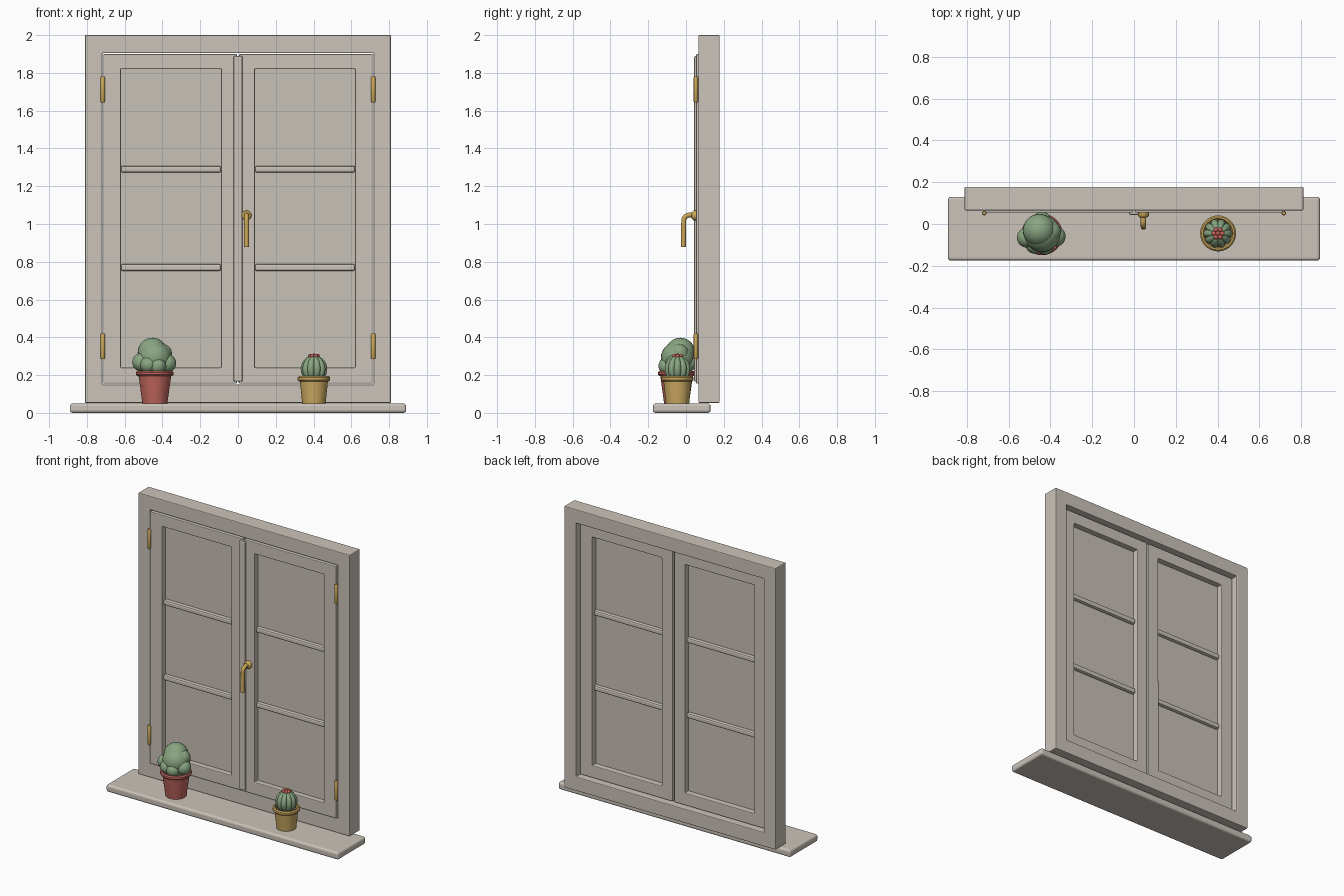
import bpy, bmesh, math
from mathutils import Matrix, Vector

cube = bpy.data.objects.get("Cube")
if cube:
    bpy.data.objects.remove(cube, do_unlink=True)


def material(name, r, g, b):
    m = bpy.data.materials.new(name)
    m.use_nodes = True
    m.diffuse_color = (r, g, b, 1)
    m.node_tree.nodes["Principled BSDF"].inputs["Base Color"].default_value = (r, g, b, 1)
    return m


PAINT = material("cream paint", 0.60, 0.55, 0.49)
PANE = material("pane grey", 0.58, 0.54, 0.475)
BRASS = material("brass", 0.60, 0.39, 0.10)
RED = material("red clay", 0.53, 0.13, 0.11)
YELLOW = material("yellow clay", 0.60, 0.40, 0.12)
GREEN = material("cactus green", 0.25, 0.38, 0.22)
BLOOM = material("flower red", 0.60, 0.12, 0.10)
SOIL = material("soil brown", 0.16, 0.10, 0.06)


def finish(name, bm, mat, smooth=False, bevel=0, segments=2):
    bmesh.ops.recalc_face_normals(bm, faces=bm.faces)
    me = bpy.data.meshes.new(name)
    bm.to_mesh(me)
    bm.free()
    me.materials.append(mat)
    ob = bpy.data.objects.new(name, me)
    bpy.context.collection.objects.link(ob)
    if smooth:
        for p in me.polygons:
            p.use_smooth = True
        me.set_sharp_from_angle(angle=math.radians(40))
    if bevel:
        mod = ob.modifiers.new("Bevel", "BEVEL")
        mod.width, mod.segments, mod.limit_method = bevel, segments, "ANGLE"
    return ob


def box(name, x, y, z, mat, bevel=0, segments=2):
    """Block from (low, high) ranges on each axis."""
    bm = bmesh.new()
    size = [b - a for a, b in (x, y, z)]
    mid = Vector([(a + b) / 2 for a, b in (x, y, z)])
    bmesh.ops.create_cube(bm, size=1, matrix=Matrix.Translation(mid) @ Matrix.Diagonal((*size, 1)))
    return finish(name, bm, mat, bevel=bevel, segments=segments)


def ring(name, outer, inner, y, mat, bevel):
    """Rectangular frame; outer and inner are (x0, x1, z0, z1)."""
    bm = bmesh.new()

    def loop(rect, depth):
        x0, x1, z0, z1 = rect
        return [bm.verts.new((a, depth, c)) for a, c in ((x0, z0), (x1, z0), (x1, z1), (x0, z1))]

    loops = [loop(outer, y[0]), loop(inner, y[0]), loop(inner, y[1]), loop(outer, y[1])]
    for k in range(4):
        a, b = loops[k], loops[(k + 1) % 4]
        for i in range(4):
            j = (i + 1) % 4
            bm.faces.new((a[i], a[j], b[j], b[i]))
    return finish(name, bm, mat, bevel=bevel)


def lathe(name, profile, centre, mat, axis="Z", steps=40):
    """Revolve (radius, height) points around an axis."""
    bm = bmesh.new()
    vs = [bm.verts.new((r, 0, h)) for r, h in profile]
    edges = [bm.edges.new(e) for e in zip(vs, vs[1:])]
    bmesh.ops.spin(bm, geom=vs + edges, cent=(0, 0, 0), axis=(0, 0, 1),
                   angle=math.tau, steps=steps)
    bmesh.ops.remove_doubles(bm, verts=bm.verts, dist=0.0002)
    if axis == "Y":
        bm.transform(Matrix.Rotation(math.pi / 2, 4, "X"))
    bm.transform(Matrix.Translation(centre))
    return finish(name, bm, mat, smooth=True)


def balls(name, items, mat):
    """Several spheres, each (x, y, z, radius), in one mesh."""
    bm = bmesh.new()
    for x, y, z, r in items:
        bmesh.ops.create_uvsphere(bm, u_segments=28, v_segments=16, radius=r,
                                  matrix=Matrix.Translation((x, y, z)))
    return finish(name, bm, mat, smooth=True)


# Sill and fixed outer frame
box("sill", (-0.89, 0.89), (-0.175, 0.13), (0, 0.05), PAINT, 0.014, 3)
ring("outer_frame", (-0.81, 0.81, 0.053, 2.0), (-0.718, 0.718, 0.15, 1.905),
     (0.065, 0.178), PAINT, 0.005)

# Two mirrored sashes with panes, crossbars and hinges
for side, s in (("left", 1), ("right", -1)):
    def span(a, b):
        return tuple(sorted((s * a, s * b)))

    opening = span(0.09, 0.62)
    ring(side + "_sash", (*span(0.006, 0.713), 0.155, 1.9), (*opening, 0.24, 1.82),
         (0.054, 0.14), PAINT, 0.005)
    box(side + "_pane", opening, (0.09, 0.1), (0.24, 1.82), PANE)
    for level, z in (("lower", 0.77), ("upper", 1.29)):
        box(f"{side}_{level}_crossbar", opening, (0.066, 0.124), (z - 0.018, z + 0.018),
            PAINT, 0.01)
    for level, z in (("lower", 0.352), ("upper", 1.712)):
        lathe(f"{side}_{level}_hinge",
              [(0, -0.068), (0.008, -0.068), (0.011, -0.063), (0.011, 0.063), (0.008, 0.068), (0, 0.068)],
              (s * 0.716, 0.052, z), BRASS, steps=16)

# Strip covering the meeting edges
box("centre_strip", (-0.024, 0.024), (0.043, 0.07), (0.165, 1.89), PAINT, 0.008)

# Handle: round plate and bent lever
lathe("handle_plate", [(0, -0.056), (0.026, -0.056), (0.026, 0.04 - 0.08), (0.021, -0.034),
                       (0.014, -0.03), (0, -0.03)], (0.045, 0, 1.045), BRASS, axis="Y", steps=24)
curve = bpy.data.curves.new("handle_lever", "CURVE")
curve.dimensions = "3D"
curve.bevel_depth, curve.bevel_resolution, curve.use_fill_caps = 0.013, 4, True
path = [(0.04, 1.047)]
for i in range(9):
    t = math.radians(90 * i / 8)
    path.append((0.018 - 0.03 * math.sin(t), 1.017 + 0.03 * math.cos(t)))
path.append((-0.014, 0.878))
spline = curve.splines.new("POLY")
spline.points.add(len(path) - 1)
for p, (y, z) in zip(spline.points, path):
    p.co = (0.045, y, z, 1)
spline.use_smooth = True
curve.materials.append(BRASS)
bpy.context.collection.objects.link(bpy.data.objects.new("handle_lever", curve))


def pot(name, x, y, base, top, rim, height, lip, mat):
    """Tapered pot with a rounded rim, and soil inside."""
    z, e = height, 0.007
    lathe(name, [(0, 0), (base, 0), (top, z - lip), (rim - e, z - lip), (rim, z - lip + e),
                 (rim, z - e), (rim - e, z), (rim - 0.015, z), (rim - 0.02, z - e),
                 (rim - 0.024, z - 0.03)], (x, y, 0.05), mat)
    lathe(name + "_soil", [(0, z - 0.016), (rim - 0.02, z - 0.018)], (x, y, 0.05), SOIL)


# Red pot with a clustered cactus
pot("red_pot", -0.44, -0.05, 0.066, 0.086, 0.099, 0.172, 0.027, RED)
balls("cluster_cactus", [
    (-0.44, -0.045, 0.29, 0.088), (-0.453, -0.03, 0.32, 0.078),
    (-0.512, -0.065, 0.268, 0.048), (-0.375, -0.06, 0.262, 0.048),
    (-0.425, -0.102, 0.248, 0.044), (-0.475, -0.098, 0.255, 0.044),
    (-0.44, 0.01, 0.265, 0.048), (-0.4, -0.035, 0.315, 0.05)], GREEN)

# Yellow pot with a ribbed cactus
CX, CY = 0.402, -0.045
pot("yellow_pot", CX, CY, 0.062, 0.074, 0.086, 0.145, 0.028, YELLOW)
bm = bmesh.new()
bmesh.ops.create_uvsphere(bm, u_segments=80, v_segments=20, radius=1)
for v in bm.verts:
    rib = abs(math.cos(5 * math.atan2(v.co.y, v.co.x)))
    k = 0.058 + 0.012 * rib ** 0.6
    v.co = (CX + v.co.x * k, CY + v.co.y * k, 0.232 + v.co.z * 0.072)
finish("ribbed_cactus", bm, GREEN, smooth=True)

# Flower: a ring of petals around a bud
petals = [(CX, CY, 0.303, 0.011)]
for i in range(6):
    t = math.tau * i / 6
    petals.append((CX + 0.02 * math.cos(t), CY + 0.02 * math.sin(t), 0.301, 0.011))
balls("flower", petals, BLOOM)
